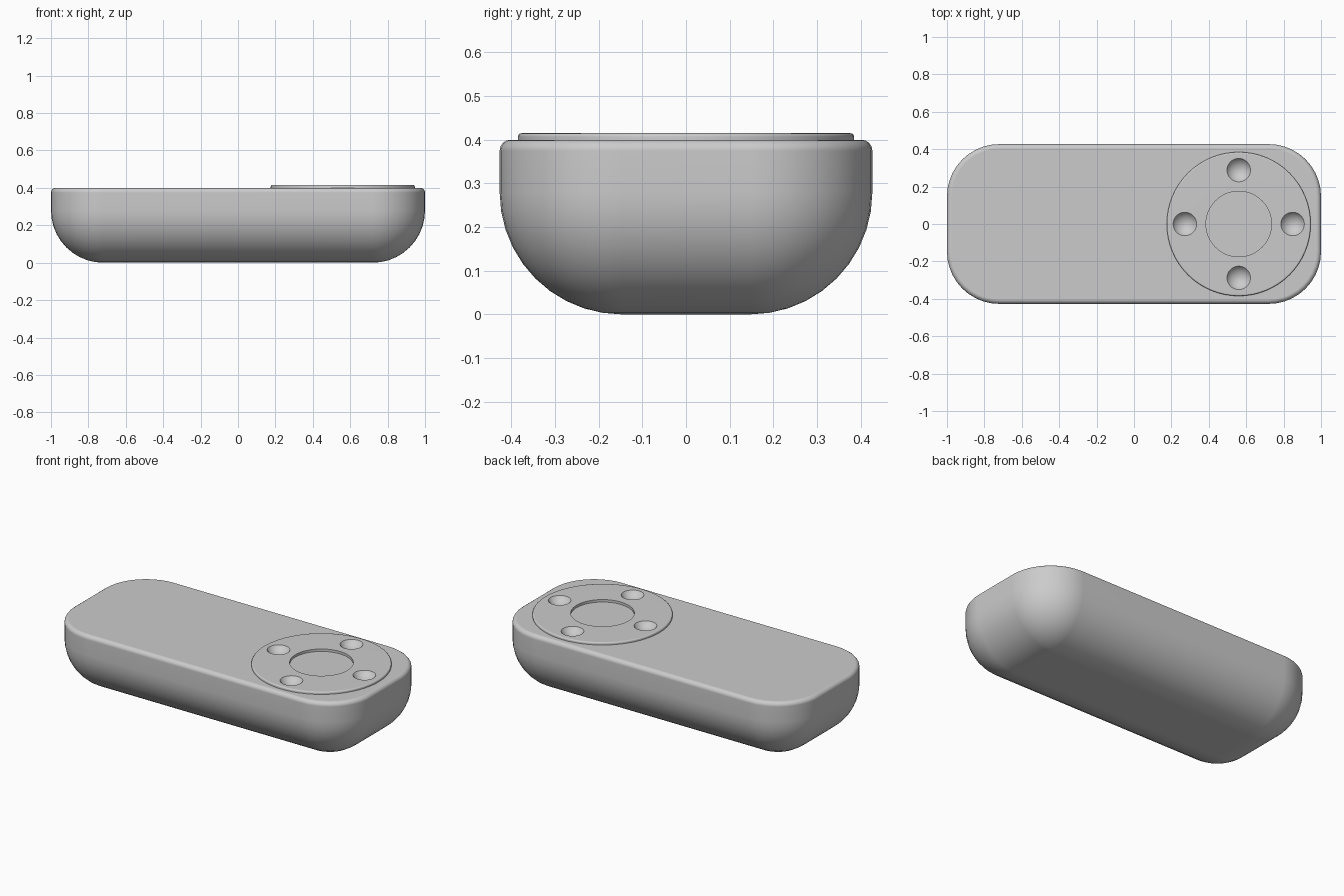
import bpy
import bmesh
from math import sin, cos, pi, radians, sqrt

cube = bpy.data.objects.get("Cube")
if cube:
    bpy.data.objects.remove(cube, do_unlink=True)

HALF_X, HALF_Y, HEIGHT = 1.0, 0.427, 0.40
ROUND, LIP = 0.28, 0.025
DIAL_X, DIAL_R, HOLE_R, DIAL_TOP = 0.56, 0.385, 0.175, 0.415
DIMPLE_R, DIMPLE_DEPTH, DIMPLE_DIST = 0.063, 0.035, 0.288

grey = bpy.data.materials.new("light_grey")
grey.use_nodes = True
color = (0.6, 0.6, 0.6, 1)
grey.diffuse_color = color
grey.node_tree.nodes["Principled BSDF"].inputs["Base Color"].default_value = color


def make_object(name, bm):
    bmesh.ops.remove_doubles(bm, verts=bm.verts, dist=1e-5)
    bmesh.ops.recalc_face_normals(bm, faces=bm.faces)
    mesh = bpy.data.meshes.new(name)
    bm.to_mesh(mesh)
    bm.free()
    mesh.materials.append(grey)
    obj = bpy.data.objects.new(name, mesh)
    bpy.context.collection.objects.link(obj)
    return obj


def bridge(bm, a, b):
    for i in range(len(a)):
        j = (i + 1) % len(a)
        bm.faces.new((a[i], a[j], b[j], b[i]))


def rounded_ring(bm, inset, z, steps=10):
    """Rounded rectangle outline shrunk by inset."""
    r = ROUND - inset
    ring = []
    for k, (sx, sy) in enumerate(((1, 1), (-1, 1), (-1, -1), (1, -1))):
        for i in range(steps + 1):
            a = (k + i / steps) * pi / 2
            ring.append(bm.verts.new((sx * (HALF_X - ROUND) + r * cos(a),
                                      sy * (HALF_Y - ROUND) + r * sin(a), z)))
    return ring


def finish(obj, cutters):
    bpy.ops.object.select_all(action="DESELECT")
    obj.select_set(True)
    bpy.context.view_layer.objects.active = obj
    for cutter in cutters:
        mod = obj.modifiers.new("dimple", "BOOLEAN")
        mod.operation, mod.solver, mod.object = "DIFFERENCE", "EXACT", cutter
        bpy.ops.object.modifier_apply(modifier=mod.name)
    bpy.ops.object.shade_smooth_by_angle(angle=radians(35))
    mod = obj.modifiers.new("flat_caps", "WEIGHTED_NORMAL")
    mod.keep_sharp = True


# Body: deep rounding underneath, small rounded lip on top
profile = []
for i in range(11):
    a = i / 10 * pi / 2
    profile.append((ROUND * (1 - sin(a)), ROUND * (1 - cos(a))))
for i in range(5):
    a = i / 4 * pi / 2
    profile.append((LIP * (1 - cos(a)), HEIGHT - LIP * (1 - sin(a))))
bm = bmesh.new()
rings = [rounded_ring(bm, d, z) for d, z in profile]
for lower, upper in zip(rings, rings[1:]):
    bridge(bm, lower, upper)
bm.faces.new(rings[0])
bm.faces.new(rings[-1])
body = make_object("body", bm)

# Dial ring: turned profile with a softened outer edge and open centre
edge = 0.008
section = [(HOLE_R, HEIGHT - 0.005), (HOLE_R, DIAL_TOP)]
for i in range(4):
    a = pi / 2 * (1 - i / 3)
    section.append((DIAL_R - edge + edge * cos(a), DIAL_TOP - edge + edge * sin(a)))
section.append((DIAL_R, HEIGHT - 0.005))
bm = bmesh.new()
count = 64
loops = []
for r, z in section:
    loops.append([bm.verts.new((DIAL_X + r * cos(2 * pi * i / count),
                                r * sin(2 * pi * i / count), z)) for i in range(count)])
for k in range(len(loops)):
    bridge(bm, loops[k], loops[(k + 1) % len(loops)])
dial = make_object("dial_ring", bm)

# Four bowl-shaped dimples cut through the dial into the body
ball_r = (DIMPLE_R ** 2 + DIMPLE_DEPTH ** 2) / (2 * DIMPLE_DEPTH)
cutters = []
for i in range(4):
    bm = bmesh.new()
    bmesh.ops.create_uvsphere(bm, u_segments=32, v_segments=24, radius=ball_r)
    ball = make_object("dimple_cutter", bm)
    ball.location = (DIAL_X + DIMPLE_DIST * cos(i * pi / 2),
                     DIMPLE_DIST * sin(i * pi / 2),
                     DIAL_TOP - DIMPLE_DEPTH + ball_r)
    ball.hide_render = True
    cutters.append(ball)
bpy.context.view_layer.update()

finish(body, cutters)
finish(dial, cutters)
for ball in cutters:
    bpy.data.objects.remove(ball, do_unlink=True)
